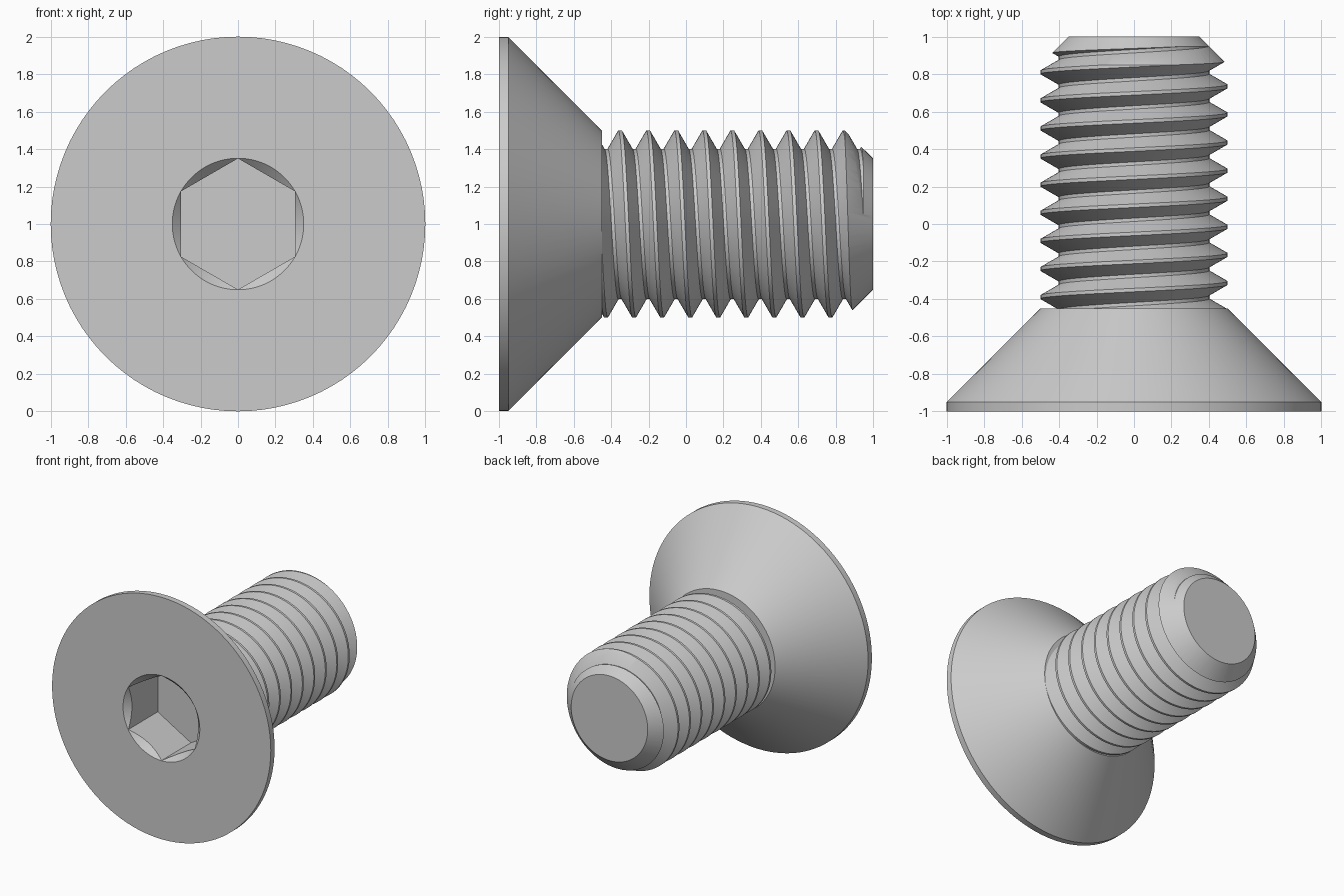
import bpy, bmesh
from math import cos, sin, pi, tan

if "Cube" in bpy.data.objects:
    bpy.data.objects.remove(bpy.data.objects["Cube"])

SEGMENTS = 96
PITCH, CREST_R, ROOT_R = 0.15, 0.5, 0.402
HEAD_FACE, HEAD_END, TIP = -1.0, -0.45, 1.0
SOCKET_R, SOCKET_DEPTH = 0.35, 0.385


def polar(r, angle, y):
    """Point around the screw axis, which runs along y at z = 1."""
    return (r * cos(angle), y, 1 + r * sin(angle))


def make_object(name, bm):
    bmesh.ops.recalc_face_normals(bm, faces=bm.faces)
    mesh = bpy.data.meshes.new(name)
    bm.to_mesh(mesh)
    bm.free()
    obj = bpy.data.objects.new(name, mesh)
    bpy.context.collection.objects.link(obj)
    return obj


def lathe(name, profile, sides=SEGMENTS):
    """Closed solid turned from (radius, y) points."""
    bm = bmesh.new()
    rings = [[bm.verts.new(polar(r, pi / 2 + 2 * pi * i / sides, y))
              for i in range(sides)] for r, y in profile]
    for low, high in zip(rings, rings[1:]):
        for i in range(sides):
            j = (i + 1) % sides
            bm.faces.new((low[i], low[j], high[j], high[i]))
    bm.faces.new(rings[0])
    bm.faces.new(rings[-1])
    return make_object(name, bm)


def helix_solid(name, start, turns):
    """Closed threaded rod with a right-hand helical ridge."""
    half_crest = PITCH / 16
    half_base = half_crest + (CREST_R - ROOT_R) * tan(pi / 6)
    section = [(ROOT_R, -half_base), (CREST_R, -half_crest),
               (CREST_R, half_crest), (ROOT_R, half_base)]
    bm = bmesh.new()
    rows = []
    for t in range(SEGMENTS * turns + 1):
        turn = t / SEGMENTS
        rows.append([bm.verts.new(polar(r, -2 * pi * turn, start + PITCH * turn + dy))
                     for r, dy in section])
    for t in range(SEGMENTS * turns):
        a, b = rows[t], rows[t + 1]
        for m in range(3):
            bm.faces.new((a[m], b[m], b[m + 1], a[m + 1]))
        # Root strip joins each turn to the next one
        if t < SEGMENTS * (turns - 1):
            bm.faces.new((a[3], b[3], rows[t + 1 + SEGMENTS][0], rows[t + SEGMENTS][0]))
    # Fan caps over both open ends
    middle = start + PITCH * turns / 2
    low = bm.verts.new(polar(0, 0, start + PITCH / 2))
    high = bm.verts.new(polar(0, 0, start + PITCH * (turns - 0.5)))
    for edge in [e for e in bm.edges if e.is_boundary]:
        v, w = edge.verts
        bm.faces.new((v, w, low if v.co.y < middle else high))
    return make_object(name, bm)


def boolean(obj, tool, operation):
    tool.hide_render = True
    mod = obj.modifiers.new(operation.title(), 'BOOLEAN')
    mod.operation, mod.solver, mod.object = operation, 'EXACT', tool
    bpy.ops.object.select_all(action='DESELECT')
    bpy.context.view_layer.objects.active = obj
    obj.select_set(True)
    bpy.ops.object.modifier_apply(modifier=mod.name)
    bpy.data.objects.remove(tool)


# Countersunk head with a chamfered hexagonal socket
head = lathe("countersunk_head", [(1, HEAD_FACE), (1, -0.95),
                                  (CREST_R, HEAD_END), (0.3, HEAD_END)])
floor = HEAD_FACE + SOCKET_DEPTH
boolean(head, lathe("socket_cutter", [(SOCKET_R, HEAD_FACE - 0.1), (SOCKET_R, floor)], 6),
        'DIFFERENCE')
rim = SOCKET_R + 0.001
boolean(head, lathe("chamfer_cutter", [(rim + 0.05, HEAD_FACE - 0.05),
                                       (rim - 0.1, HEAD_FACE + 0.1)]), 'DIFFERENCE')

# Threaded shank trimmed to length with a bevelled tip
shank = helix_solid("threaded_shank", 0.885 - 11 * PITCH, 14)
envelope = lathe("shank_envelope", [(0.55, HEAD_END - 0.02), (0.55, TIP - 0.2),
                                    (0.35, TIP)])
boolean(shank, envelope, 'INTERSECT')

for part in (head, shank):
    bpy.ops.object.select_all(action='DESELECT')
    bpy.context.view_layer.objects.active = part
    part.select_set(True)
    bpy.ops.object.shade_smooth_by_angle(angle=pi / 6)
